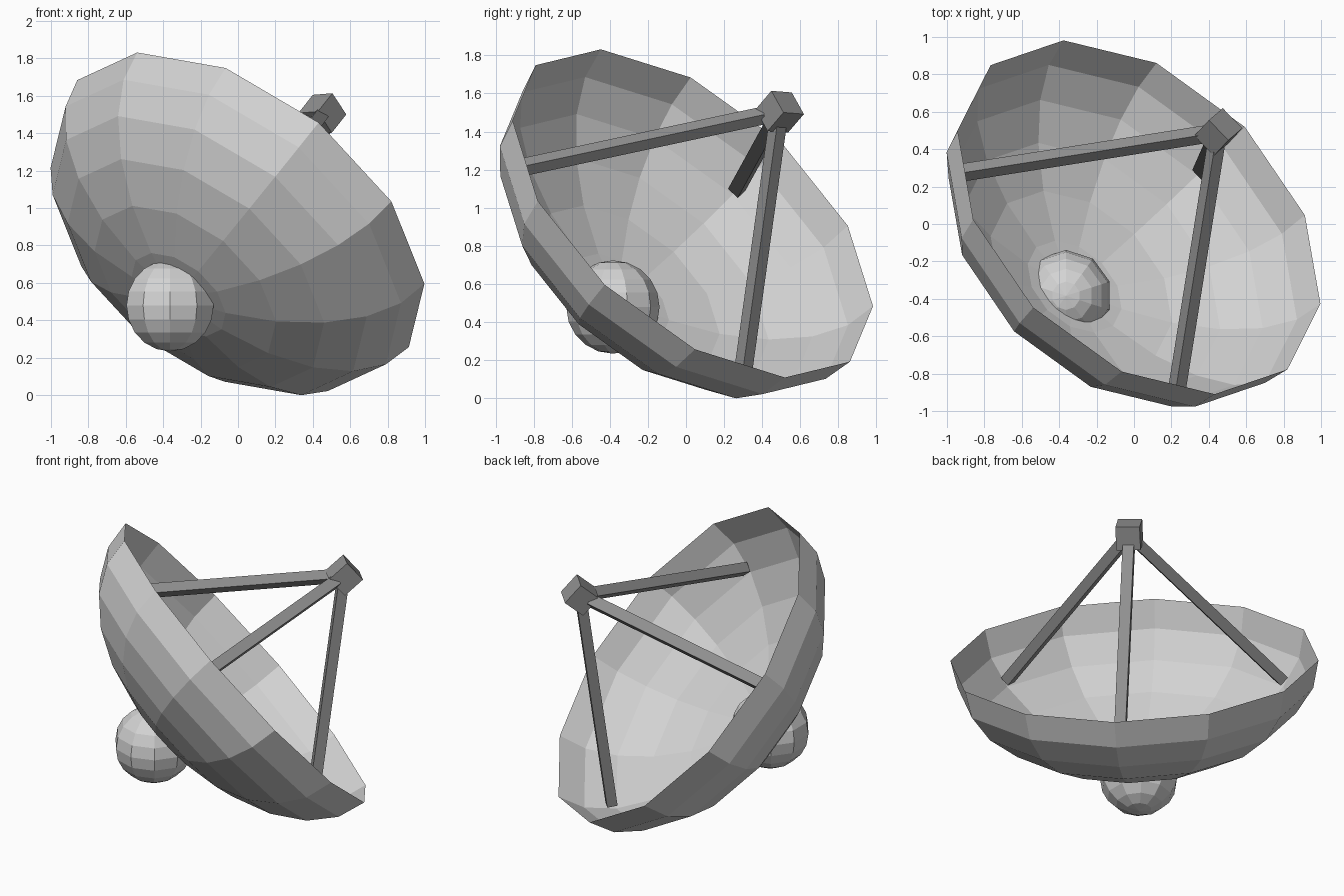
import bpy, bmesh, math
from mathutils import Matrix, Vector

cube = bpy.data.objects.get("Cube")
if cube:
    bpy.data.objects.remove(cube, do_unlink=True)


def material(name, grey):
    mat = bpy.data.materials.new(name)
    mat.use_nodes = True
    colour = (grey, grey, grey, 1)
    mat.diffuse_color = colour
    mat.node_tree.nodes["Principled BSDF"].inputs["Base Color"].default_value = colour
    return mat


def add_object(name, bm, mat, matrix):
    mesh = bpy.data.meshes.new(name)
    bm.to_mesh(mesh)
    bm.free()
    mesh.materials.append(mat)
    obj = bpy.data.objects.new(name, mesh)
    obj.matrix_world = matrix
    bpy.context.collection.objects.link(obj)
    return obj


def frame(x, y, z, origin):
    m = Matrix((x, y, z)).transposed().to_4x4()
    m.translation = origin
    return m


light_grey = material("light grey", 0.65)
dark_grey = material("dark grey", 0.28)

# Dish frame: z along the dish axis, origin at the centre of the rim
axis = Vector((0.517, 0.556, 0.651)).normalized()
side = Vector((0, 0, 1)).cross(axis).normalized()
up = axis.cross(side)
twist = math.radians(4.3)
x_axis = up * math.cos(twist) + side * math.sin(twist)
dish_frame = frame(x_axis, axis.cross(x_axis), axis, Vector((0.027, 0.036, 0.97)))

# Dish: lower half of a flattened sphere
RIM, DEPTH = 1.138, 0.69
bm = bmesh.new()
bmesh.ops.create_uvsphere(bm, u_segments=12, v_segments=12, radius=1)
upper = [v for v in bm.verts if v.co.z > 0.01]
bmesh.ops.delete(bm, geom=upper, context="VERTS")
bmesh.ops.scale(bm, vec=(RIM, RIM, DEPTH), verts=bm.verts)
add_object("dish", bm, light_grey, dish_frame)

# Pivot ball behind the dish, standing upright
bm = bmesh.new()
bmesh.ops.create_uvsphere(bm, u_segments=10, v_segments=10, radius=0.245)
pivot = dish_frame @ Vector((0, 0, -0.755))
add_object("pivot_ball", bm, light_grey, Matrix.Translation(pivot))

# Receiver box at the focus
bm = bmesh.new()
bmesh.ops.create_cube(bm, size=0.15)
add_object("receiver", bm, dark_grey, dish_frame @ Matrix.Translation((0, 0, 0.82)))

# Three struts from the dish wall to the receiver
foot, head = Vector((0.98, 0, -0.30)), Vector((0.05, 0, 0.76))
along = (head - foot).normalized()
across = Vector((0, 1, 0))
strut_frame = frame(across.cross(along), across, along, (foot + head) / 2)
for i, angle in enumerate((60, 180, 300)):
    bm = bmesh.new()
    bmesh.ops.create_cube(bm, size=1)
    bmesh.ops.scale(bm, vec=(0.065, 0.07, (head - foot).length), verts=bm.verts)
    turn = Matrix.Rotation(math.radians(angle), 4, "Z")
    add_object(f"strut_{i + 1}", bm, dark_grey, dish_frame @ turn @ strut_frame)
